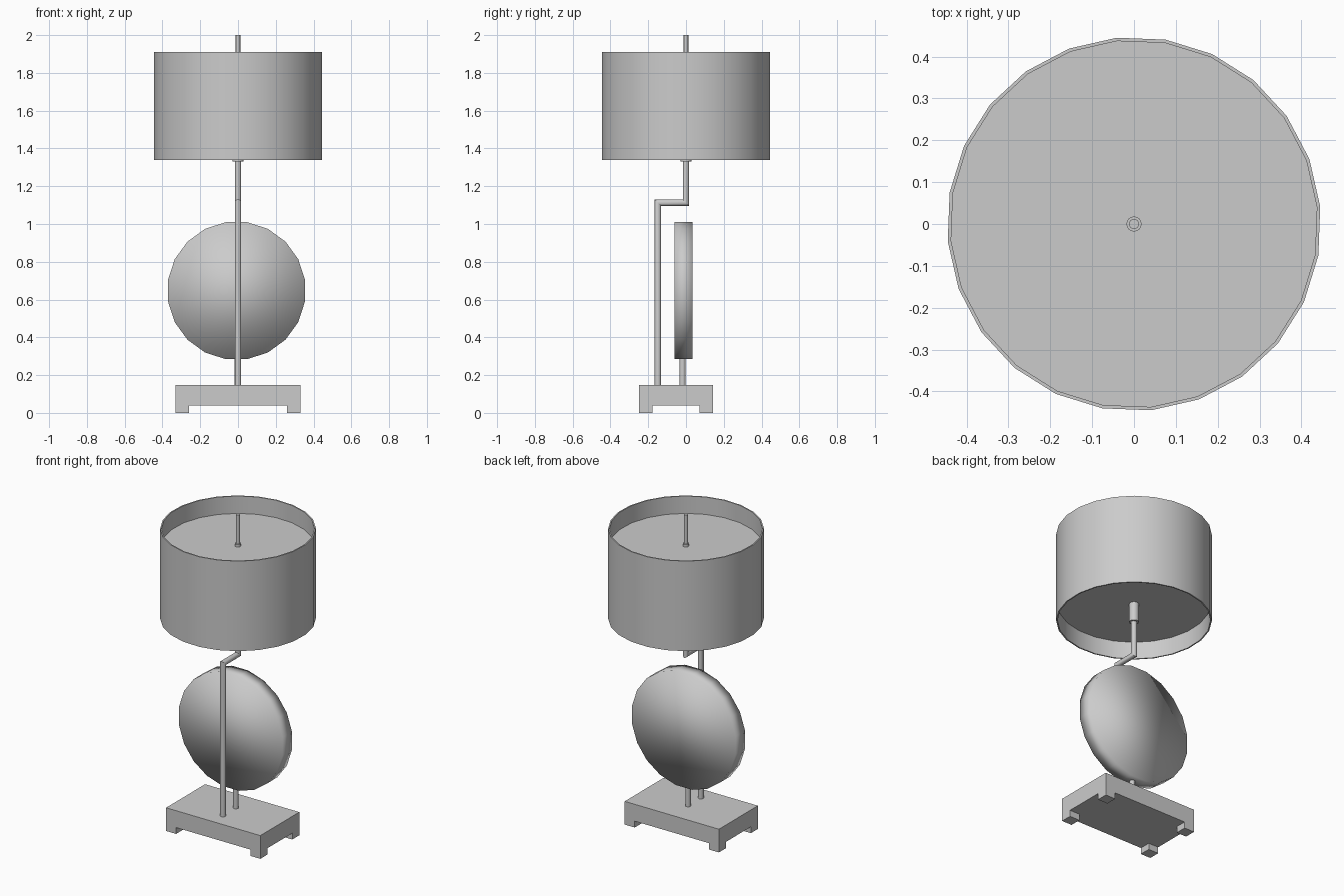
import bpy, bmesh
from math import pi, sin, cos, radians
from mathutils import Vector, Matrix

cube = bpy.data.objects.get("Cube")
if cube:
    bpy.data.objects.remove(cube, do_unlink=True)

grey = bpy.data.materials.new("plain grey")
grey.use_nodes = True
colour = (0.6, 0.6, 0.6, 1)
grey.diffuse_color = colour
grey.node_tree.nodes["Principled BSDF"].inputs["Base Color"].default_value = colour


def finish(name, bm, angle=40):
    """Turn a bmesh into a shaded, coloured object."""
    bmesh.ops.recalc_face_normals(bm, faces=bm.faces)
    mesh = bpy.data.meshes.new(name)
    bm.to_mesh(mesh)
    bm.free()
    mesh.materials.append(grey)
    obj = bpy.data.objects.new(name, mesh)
    bpy.context.collection.objects.link(obj)
    bpy.ops.object.select_all(action='DESELECT')
    obj.select_set(True)
    bpy.context.view_layer.objects.active = obj
    if angle:
        bpy.ops.object.shade_smooth_by_angle(angle=radians(angle))
    else:
        bpy.ops.object.shade_smooth()
    return obj


def bridge(bm, a, b):
    n = len(a)
    for i in range(n):
        bm.faces.new((a[i], a[(i + 1) % n], b[(i + 1) % n], b[i]))


def cylinder(name, radius, z0, z1, x=0, y=0, sides=16, turn=0):
    bm = bmesh.new()
    place = Matrix.Translation((x, y, (z0 + z1) / 2)) @ Matrix.Rotation(turn, 4, 'Z')
    bmesh.ops.create_cone(bm, cap_ends=True, segments=sides, radius1=radius,
                          radius2=radius, depth=z1 - z0, matrix=place)
    return finish(name, bm)


# Base: a slab with four corner feet pulled out of its underside
left, front, back, foot = 0.33, -0.248, 0.142, 0.07
slab_bottom, slab_top = 0.04, 0.147
bm = bmesh.new()
size = Matrix.Diagonal((2 * left, back - front, slab_top - slab_bottom, 1))
centre = Matrix.Translation((0, (front + back) / 2, (slab_bottom + slab_top) / 2))
bmesh.ops.create_cube(bm, size=1, matrix=centre @ size)
cuts = [((s * (left - foot), 0, 0), (1, 0, 0)) for s in (-1, 1)]
cuts += [((0, y, 0), (0, 1, 0)) for y in (front + foot, back - foot)]
for point, normal in cuts:
    bmesh.ops.bisect_plane(bm, geom=bm.verts[:] + bm.edges[:] + bm.faces[:],
                           plane_co=point, plane_no=normal)
bm.normal_update()
corners = []
for f in bm.faces:
    c = f.calc_center_median()
    if f.normal.z < -0.9 and abs(c.x) > left - foot and not front + foot < c.y < back - foot:
        corners.append(f)
for f in bmesh.ops.extrude_discrete_faces(bm, faces=corners)["faces"]:
    for v in f.verts:
        v.co.z = 0
bmesh.ops.remove_doubles(bm, verts=bm.verts, dist=0.0001)
bmesh.ops.dissolve_limit(bm, angle_limit=0.01, verts=bm.verts, edges=bm.edges)
finish("base", bm, 30)

# Stem: a round tube stepping back over the disc with mitred corners
tube, sides = 0.017, 16
stem_y, arm_z = -0.149, 1.113
path = [((0, stem_y, slab_top), (0, -1, 0)), ((0, stem_y, arm_z), (0, -1, 1)),
        ((0, 0, arm_z), (0, -1, 1)), ((0, 0, 1.36), (0, -1, 0))]
bm = bmesh.new()
rings = []
for point, side in path:
    ring = []
    for i in range(sides):
        a = 2 * pi * i / sides
        offset = Vector((cos(a), 0, 0)) + Vector(side) * sin(a)
        ring.append(bm.verts.new(Vector(point) + tube * offset))
    rings.append(ring)
for a, b in zip(rings, rings[1:]):
    bridge(bm, a, b)
bm.faces.new(rings[0])
bm.faces.new(rings[-1])
finish("stem", bm)

# Upright disc, shaded softly over its rim, on a short post
bm = bmesh.new()
place = (Matrix.Translation((-0.008, -0.014, 0.647)) @ Matrix.Rotation(pi / 2, 4, 'X')
         @ Matrix.Rotation(pi / 20, 4, 'Z'))
bmesh.ops.create_cone(bm, cap_ends=True, segments=20, radius1=0.367, radius2=0.367,
                      depth=0.095, matrix=place)
finish("disc", bm, 0)
cylinder("disc_post", 0.016, slab_top, 0.32, -0.002, -0.018)

# Drum shade: an open thin-walled ring
turn = radians(5.3)
outer, inner, low, high = 0.447, 0.439, 1.34, 1.91
bm = bmesh.new()
rings = []
for r, z in ((outer, low), (outer, high), (inner, high), (inner, low)):
    rings.append([bm.verts.new((r * cos(turn + i * pi / 12), r * sin(turn + i * pi / 12), z))
                  for i in range(24)])
for k in range(4):
    bridge(bm, rings[k], rings[(k + 1) % 4])
finish("shade", bm)

# Panels closing the shade above and below
cylinder("upper_panel", inner, 1.79, 1.80, sides=24, turn=turn)
cylinder("lower_panel", inner, 1.45, 1.46, sides=24, turn=turn)

# Socket under the shade, finial on top
cylinder("socket", 0.028, 1.33, 1.455)
cylinder("finial_collar", 0.018, 1.795, 1.815)
cylinder("finial", 0.012, 1.80, 2.0)
